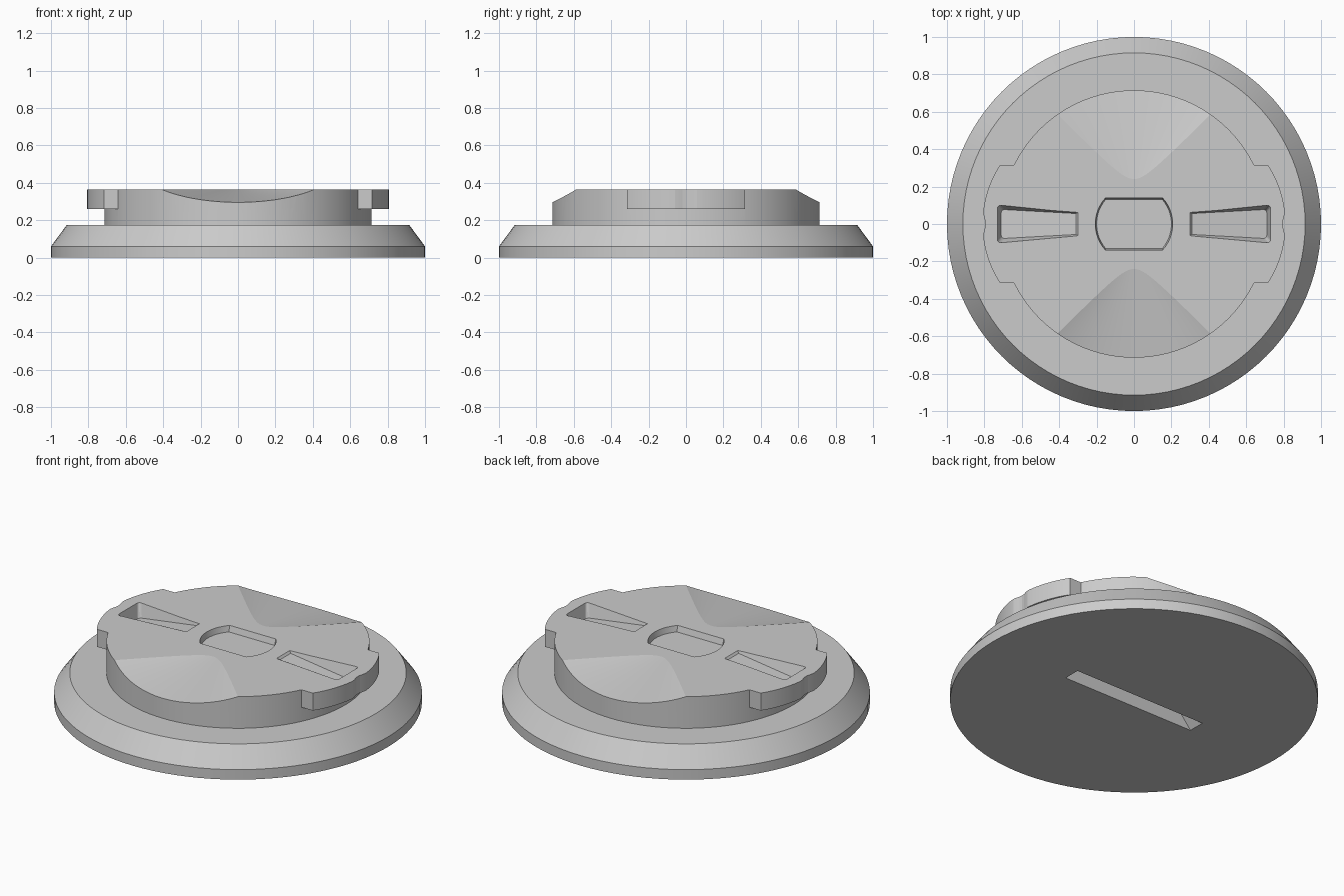
import bpy, bmesh, math
from mathutils import Vector

cube = bpy.data.objects.get("Cube")
if cube:
    bpy.data.objects.remove(cube, do_unlink=True)

TOP = 0.365
SEGS = 96

grey = bpy.data.materials.new("plain grey")
grey.use_nodes = True
grey.diffuse_color = (0.6, 0.6, 0.6, 1)
grey.node_tree.nodes["Principled BSDF"].inputs["Base Color"].default_value = (0.6, 0.6, 0.6, 1)


def loft(name, rings, bevel_test=None):
    """Closed solid through rings of equal point count."""
    bm = bmesh.new()
    loops = [[bm.verts.new(p) for p in ring] for ring in rings]
    n = len(loops[0])
    walls = []
    for a, b in zip(loops, loops[1:]):
        for i in range(n):
            j = (i + 1) % n
            bm.faces.new((a[i], a[j], b[j], b[i]))
        walls += [bm.edges.get((a[i], b[i])) for i in range(n)]
    bm.faces.new(loops[0][::-1])
    bm.faces.new(loops[-1])
    bmesh.ops.recalc_face_normals(bm, faces=bm.faces)
    if bevel_test:
        corners = [e for e in walls if bevel_test(e)]
        bmesh.ops.bevel(bm, geom=corners, offset=0.018, segments=4,
                        profile=0.5, affect='EDGES')
    mesh = bpy.data.meshes.new(name)
    bm.to_mesh(mesh)
    bm.free()
    mesh.materials.append(grey)
    obj = bpy.data.objects.new(name, mesh)
    bpy.context.collection.objects.link(obj)
    return obj


def combine(body, tool, operation):
    """Apply a boolean and discard the tool."""
    tool.hide_render = True
    mod = body.modifiers.new("combine", 'BOOLEAN')
    mod.operation, mod.solver, mod.object = operation, 'EXACT', tool
    bpy.context.view_layer.objects.active = body
    bpy.ops.object.modifier_apply(modifier=mod.name)
    bpy.data.objects.remove(tool, do_unlink=True)


def circle(r, z):
    return [(r * math.cos(t), r * math.sin(t), z)
            for t in (2 * math.pi * i / SEGS for i in range(SEGS))]


def drafted(name, surface, floor, bevel_test=None):
    """Recess cutter whose walls lean through the surface outline to the floor."""
    surface, floor = [Vector(p) for p in surface], [Vector(p) for p in floor]
    above = [s + (s - f) * 0.3 for s, f in zip(surface, floor)]
    return loft(name, [above, floor], bevel_test)


def rectangle(x0, x1, y0, y1, z0, z1):
    return [(x0, -y0, z0), (x1, -y1, z1), (x1, y1, z1), (x0, y0, z0)]


# Flange disc with sloping rim
flange = loft("flange", [circle(1, 0), circle(1, 0.06), circle(0.915, 0.175)])

# Tool slot in the underside, with sloping ends
combine(flange, loft("slot_cutter", [
    rectangle(-0.46, 0.46, 0.05, 0.05, -0.02, -0.02),
    rectangle(-0.34, 0.34, 0.05, 0.05, 0.12, 0.12)]), 'DIFFERENCE')

# Raised plug
plug = loft("plug", [circle(0.715, 0.17), circle(0.715, TOP)])

# Locking lugs on both sides, each with a shallow dimple in its rim
for s in (1, -1):
    outline = [(0.5, -0.315), ]
    for i in range(33):
        y = -0.315 + 0.63 * i / 32
        x = 0.23 + math.sqrt(0.58 ** 2 - y * y)
        if abs(y) < 0.07:
            x -= 0.016 * math.cos(y / 0.07 * math.pi / 2) ** 2
        outline.append((x, y))
    outline.append((0.5, 0.315))
    lug = loft("lug", [[(s * x, y, z) for x, y in outline] for z in (0.26, TOP)])
    combine(plug, lug, 'UNION')

# Fan-shaped hollows falling towards the front and back rims
for s in (1, -1):
    rings = []
    for i in range(25):
        y = 0.2405 + 0.56 * (i / 24) ** 1.5
        half = math.sqrt((y - 0.17) ** 2 - 0.07 ** 2)
        depth = 0.147 * (y - 0.24)
        arc = [1.15 * (k / 12 - 1) for k in range(25)]
        ring = [(u * half, s * y, TOP - depth * (1 - u * u)) for u in arc]
        rings.append(ring + [(1.15 * half, s * y, 0.45), (-1.15 * half, s * y, 0.45)])
    combine(plug, loft("hollow_cutter", rings), 'DIFFERENCE')

# Finger pockets, deepest at the outer end
for s in (1, -1):
    rim = rectangle(s * 0.30, s * 0.73, 0.062, 0.102, TOP, TOP)
    floor = rectangle(s * 0.31, s * 0.71, 0.056, 0.078, TOP - 0.012, TOP - 0.08)
    outer = lambda e: all(abs(v.co.x) > 0.5 for v in e.verts)
    combine(plug, drafted("pocket_cutter", rim, floor, outer), 'DIFFERENCE')


# Central recess: a circle with flat front and back
def flattened(r, flat, z):
    a = math.asin(flat / r)
    angles = [a * (k / 8 - 1) for k in range(17)]
    half = [(r * math.cos(t), r * math.sin(t), z) for t in angles]
    return half + [(-x, -y, z) for x, y, z in half]


combine(plug, drafted("recess_cutter", flattened(0.207, 0.14, TOP),
                      flattened(0.2, 0.13, TOP - 0.035)), 'DIFFERENCE')

# Smooth the round surfaces and keep the edges crisp
for obj in (flange, plug):
    bpy.ops.object.select_all(action='DESELECT')
    obj.select_set(True)
    bpy.context.view_layer.objects.active = obj
    bpy.ops.object.shade_smooth_by_angle(angle=math.radians(7))
